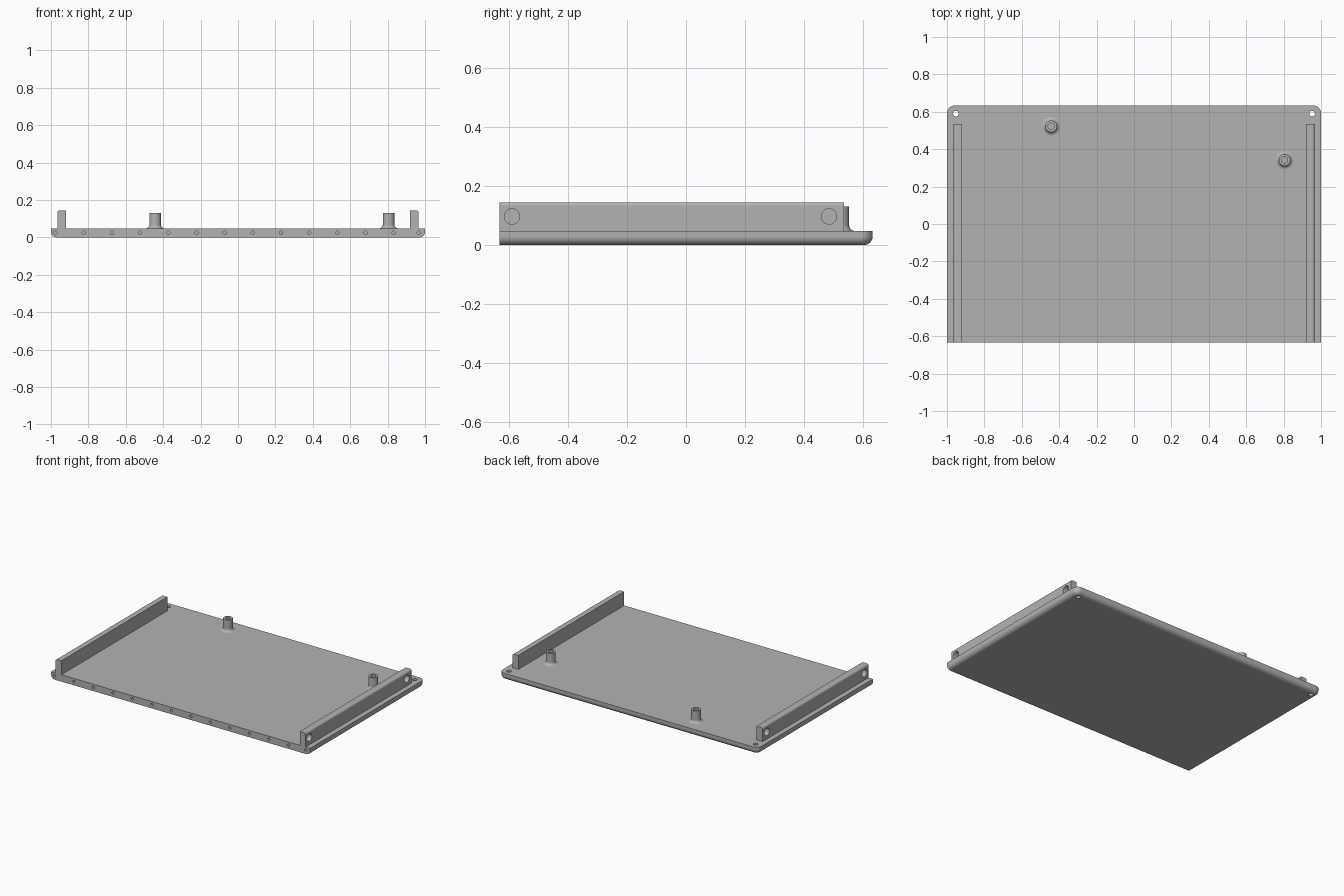
import bpy, bmesh
from math import cos, sin, pi, radians
from mathutils import Matrix, Vector

if "Cube" in bpy.data.objects:
    bpy.data.objects.remove(bpy.data.objects["Cube"])

HALF_X, HALF_Y, TOP = 1.0, 0.633, 0.048
RAIL_IN, RAIL_OUT, RAIL_END, RAIL_TOP = 0.92, 0.965, 0.535, 0.145

grey = bpy.data.materials.new("plain_grey")
grey.use_nodes = True
colour = (0.45, 0.45, 0.45, 1)
grey.diffuse_color = colour
grey.node_tree.nodes["Principled BSDF"].inputs["Base Color"].default_value = colour


def make_object(name, bm):
    bmesh.ops.recalc_face_normals(bm, faces=bm.faces[:])
    mesh = bpy.data.meshes.new(name)
    bm.to_mesh(mesh)
    bm.free()
    mesh.materials.append(grey)
    obj = bpy.data.objects.new(name, mesh)
    bpy.context.collection.objects.link(obj)
    return obj


def box(lo, hi):
    bm = bmesh.new()
    lo, hi = Vector(lo), Vector(hi)
    place = Matrix.Translation((lo + hi) / 2) @ Matrix.Diagonal((*(hi - lo), 1))
    bmesh.ops.create_cube(bm, size=1, matrix=place)
    return bm


def round_edges(bm, rule, radius, segments):
    edges = [e for e in bm.edges if rule([v.co for v in e.verts])]
    bmesh.ops.bevel(bm, geom=edges, offset=radius, segments=segments,
                    profile=0.5, affect='EDGES', clamp_overlap=False)


def drill(obj, holes):
    """Cut round holes given as (centre, axis, radius, length)."""
    bm = bmesh.new()
    for centre, axis, radius, length in holes:
        turn = Vector(axis).to_track_quat('Z', 'Y').to_matrix().to_4x4()
        bmesh.ops.create_cone(bm, cap_ends=True, segments=32, radius1=radius,
                              radius2=radius, depth=length,
                              matrix=Matrix.Translation(centre) @ turn)
    cutter = make_object("hole_cutter", bm)
    cutter.hide_render = True
    mod = obj.modifiers.new("holes", 'BOOLEAN')
    mod.operation, mod.solver, mod.object = 'DIFFERENCE', 'EXACT', cutter
    graph = bpy.context.evaluated_depsgraph_get()
    mesh = bpy.data.meshes.new_from_object(obj.evaluated_get(graph))
    obj.modifiers.clear()
    obj.data = mesh
    mesh.materials.clear()
    mesh.materials.append(grey)
    bpy.data.objects.remove(cutter)


def finish(obj):
    bpy.ops.object.select_all(action='DESELECT')
    obj.select_set(True)
    bpy.context.view_layer.objects.active = obj
    bpy.ops.object.shade_smooth_by_angle(angle=radians(30))
    mod = obj.modifiers.new("flat_face_normals", 'WEIGHTED_NORMAL')
    mod.keep_sharp = True


# Base plate: rounded back corners, rounded underside on all but the front
bm = box((-HALF_X, -HALF_Y, 0), (HALF_X, HALF_Y, TOP))
round_edges(bm, lambda p: all(c.y > 0 for c in p) and abs(p[0].z - p[1].z) > 0.01,
            0.04, 10)
round_edges(bm, lambda p: all(c.z < 0.001 for c in p)
            and not all(c.y < -HALF_Y + 0.001 for c in p), 0.03, 8)
plate = make_object("base_plate", bm)

# Row of front screw holes and the two back corner holes
front_x = [-0.975 + 0.1506 * i for i in range(13)] + [0.966]
holes = [((x, -HALF_Y, 0.025), (0, 1, 0), 0.009, 0.12) for x in front_x]
holes += [((s * 0.952, 0.59, TOP / 2), (0, 0, 1), 0.015, 0.2) for s in (-1, 1)]
drill(plate, holes)
finish(plate)

# Side rails: softened outer top edge and blind holes in the outer face
for side, name in ((1, "left_rail"), (-1, "right_rail")):
    bm = box((RAIL_IN, -HALF_Y, TOP), (RAIL_OUT, RAIL_END, RAIL_TOP))
    round_edges(bm, lambda p: all(c.x > 0.95 and c.z > 0.1 for c in p), 0.012, 6)
    bmesh.ops.scale(bm, vec=(side, 1, 1), verts=bm.verts[:])
    rail = make_object(name, bm)
    drill(rail, [((side * RAIL_OUT, y, 0.097), (1, 0, 0), 0.026, 0.07)
                 for y in (-0.59, 0.485)])
    finish(rail)

# Standoff posts: hollow, with a flared foot
FOOT, R_OUT, R_IN, POST_TOP = 0.02, 0.031, 0.017, 0.13
profile = [(0, TOP)]
for i in range(9):
    a = -pi / 2 - pi / 2 * i / 8
    profile.append((R_OUT + FOOT + FOOT * cos(a), TOP + FOOT + FOOT * sin(a)))
profile += [(R_OUT, POST_TOP), (R_IN, POST_TOP), (R_IN, 0.055), (0, 0.055)]
for name, x, y in (("back_post", -0.443, 0.522), ("side_post", 0.805, 0.342)):
    bm = bmesh.new()
    verts = [bm.verts.new((r, 0, z)) for r, z in profile]
    edges = [bm.edges.new(pair) for pair in zip(verts, verts[1:])]
    bmesh.ops.spin(bm, geom=verts + edges, cent=(0, 0, 0), axis=(0, 0, 1),
                   angle=2 * pi, steps=40)
    bmesh.ops.remove_doubles(bm, verts=bm.verts[:], dist=0.0001)
    post = make_object(name, bm)
    post.location = (x, y, 0)
    finish(post)
